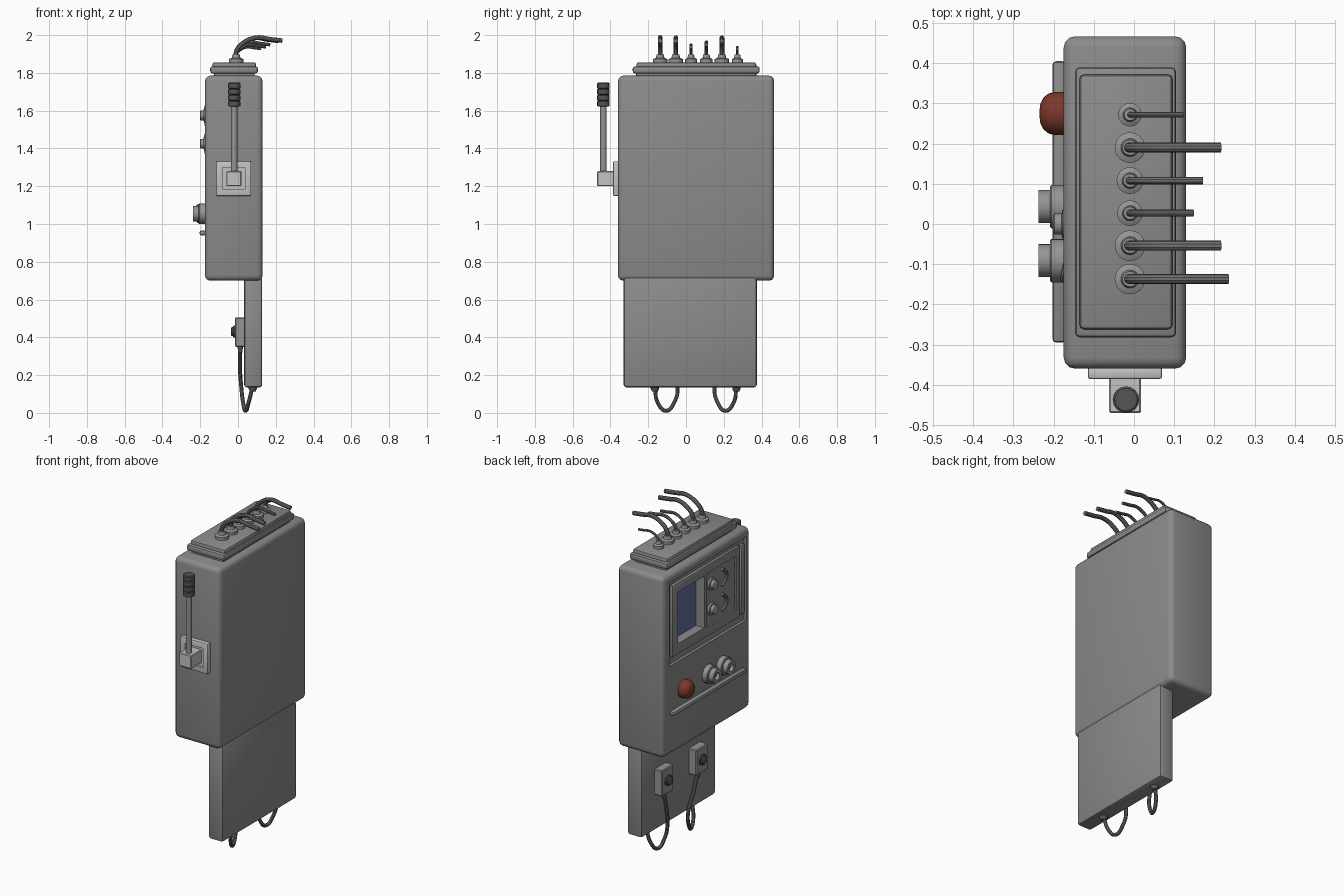
import bpy, bmesh, math
from mathutils import Vector

cube = bpy.data.objects.get("Cube")
if cube:
    bpy.data.objects.remove(cube, do_unlink=True)


def material(name, rgb):
    m = bpy.data.materials.new(name)
    m.use_nodes = True
    m.diffuse_color = (*rgb, 1)
    node = next(n for n in m.node_tree.nodes if n.type == 'BSDF_PRINCIPLED')
    node.inputs["Base Color"].default_value = (*rgb, 1)
    return m


GREY = material("cabinet grey", (0.26, 0.26, 0.26))
LIGHT = material("light metal", (0.55, 0.55, 0.55))
STEEL = material("steel grey", (0.30, 0.30, 0.30))
DARK = material("dark rubber", (0.09, 0.09, 0.09))
CABLE = material("cable grey", (0.17, 0.17, 0.17))
RED = material("button red", (0.2, 0.04, 0.025))
BLUE = material("screen blue", (0.13, 0.17, 0.33))


def finish(name, bm, mat):
    bmesh.ops.recalc_face_normals(bm, faces=bm.faces[:])
    mesh = bpy.data.meshes.new(name)
    bm.to_mesh(mesh)
    bm.free()
    ob = bpy.data.objects.new(name, mesh)
    bpy.context.collection.objects.link(ob)
    mesh.materials.append(mat)
    smooth(ob)
    return ob


def activate(ob):
    bpy.ops.object.select_all(action='DESELECT')
    ob.select_set(True)
    bpy.context.view_layer.objects.active = ob


def smooth(ob):
    activate(ob)
    bpy.ops.object.shade_smooth_by_angle(angle=math.radians(35))


def box(name, x, y, z, mat, bevel=0.0, segs=2):
    """Box from its x, y and z ranges, with rounded edges."""
    bm = bmesh.new()
    bmesh.ops.create_cube(bm, size=1)
    for v in bm.verts:
        v.co = Vector([(r[0] + r[1]) / 2 + c * (r[1] - r[0])
                       for r, c in zip((x, y, z), v.co)])
    if bevel:
        bmesh.ops.bevel(bm, geom=bm.edges[:], offset=bevel, segments=segs,
                        profile=0.5, affect='EDGES')
    return finish(name, bm, mat)


def lathe(name, profile, loc, axis, mat, n=24):
    """Turn (radius, height) points about an axis."""
    bm = bmesh.new()
    turn = Vector((0, 0, 1)).rotation_difference(Vector(axis))
    rings = []
    for r, h in profile:
        rings.append([bm.verts.new(turn @ Vector((
            r * math.cos(math.tau * i / n), r * math.sin(math.tau * i / n), h))
            + Vector(loc)) for i in range(n)])
    for a, b in zip(rings, rings[1:]):
        for i in range(n):
            j = (i + 1) % n
            bm.faces.new((a[i], a[j], b[j], b[i]))
    bm.faces.new(rings[0])
    bm.faces.new(rings[-1])
    return finish(name, bm, mat)


def tube(name, points, radius, mat):
    """Round cable through a few points."""
    cu = bpy.data.curves.new(name, 'CURVE')
    cu.dimensions = '3D'
    cu.bevel_depth = radius
    cu.bevel_resolution = 3
    cu.resolution_u = 6
    cu.use_fill_caps = True
    sp = cu.splines.new('BEZIER')
    sp.bezier_points.add(len(points) - 1)
    for p, co in zip(sp.bezier_points, points):
        p.co = co
        p.handle_left_type = p.handle_right_type = 'AUTO'
    ob = bpy.data.objects.new(name, cu)
    bpy.context.collection.objects.link(ob)
    cu.materials.append(mat)
    activate(ob)
    bpy.ops.object.convert(target='MESH')
    smooth(bpy.context.view_layer.objects.active)


def cut(ob, x, y, z):
    """Carve a box-shaped recess."""
    cutter = box("cutter", x, y, z, ob.data.materials[0])
    mod = ob.modifiers.new("recess", 'BOOLEAN')
    mod.operation = 'DIFFERENCE'
    mod.solver = 'EXACT'
    mod.object = cutter
    activate(ob)
    bpy.ops.object.modifier_apply(modifier=mod.name)
    bpy.data.objects.remove(cutter, do_unlink=True)
    smooth(ob)


OUT = (-1, 0, 0)      # direction the control panel faces
FACE = -0.175         # x of the control panel

# Cabinet with recesses for the door and the screen
body = box("cabinet_body", (FACE, 0.13), (-0.36, 0.467), (0.70, 1.785), GREY, 0.028, 3)
SCREEN = ((0.075, 0.325), (1.34, 1.65))
cut(body, (-0.3, -0.158), (-0.325, 0.405), (1.235, 1.735))
cut(body, (-0.3, -0.115), *SCREEN)
door = box("door_panel", (-0.174, -0.15), (-0.265, 0.375), (1.275, 1.705), GREY, 0.008)
cut(door, (-0.3, -0.1), *SCREEN)
cut(door, (-0.3, -0.164), (-0.225, 0.05), (1.33, 1.655))
box("door_hinge", (-0.174, -0.15), (-0.31, -0.28), (1.28, 1.70), GREY, 0.008)
box("screen", (-0.119, -0.113), *SCREEN, BLUE)

# Back plate below the cabinet
box("lower_plate", (0.033, 0.128), (-0.33, 0.375), (0.135, 0.72), GREY, 0.014)

# Stepped lid
box("lid_neck", (-0.128, 0.088), (-0.265, 0.372), (1.77, 1.815), GREY, 0.01)
box("lid_rim", (-0.147, 0.105), (-0.282, 0.39), (1.797, 1.835), GREY, 0.012)
box("lid_top", (-0.136, 0.096), (-0.262, 0.372), (1.82, 1.856), GREY, 0.012)

# Door dials and their curved grips
for z in (1.425, 1.575):
    lathe("door_dial", [(0.036, 0), (0.036, 0.012), (0.026, 0.014), (0.026, 0.032), (0.02, 0.036)],
          (-0.166, 0.0, z), OUT, STEEL)
    tube("door_grip", [(-0.168, -0.10, z - 0.05), (-0.174, -0.135, z - 0.015),
                       (-0.174, -0.13, z + 0.025), (-0.168, -0.10, z + 0.05)], 0.009, STEEL)

# Push button, two sockets and a rail
lathe("emergency_button", [(0.053, 0), (0.053, 0.025), (0.05, 0.037), (0.04, 0.05),
                           (0.024, 0.058), (0.008, 0.06)], (FACE, 0.275, 1.055), OUT, RED)
for y in (0.043, -0.091):
    lathe("socket", [(0.054, 0), (0.054, 0.03), (0.05, 0.034), (0.041, 0.034), (0.041, 0.063),
                     (0.022, 0.063), (0.022, 0.04)], (FACE, y, 1.055), OUT, STEEL)
    lathe("socket_core", [(0.021, 0.03), (0.021, 0.043)], (FACE, y, 1.055), OUT, DARK)
box("panel_rail", (-0.203, -0.17), (-0.295, 0.405), (0.94, 0.965), GREY, 0.009)

# Side lever: mount frame, block, rod and ribbed grip
mount = box("lever_mount", (-0.115, 0.07), (-0.386, -0.355), (1.148, 1.332), LIGHT, 0.007)
cut(mount, (-0.082, 0.038), (-0.5, -0.372), (1.182, 1.298))
box("lever_block", (-0.062, 0.018), (-0.47, -0.365), (1.2, 1.28), LIGHT, 0.004, 1)
lathe("lever_rod", [(0.017, 0), (0.017, 0.36)], (-0.02, -0.437, 1.275), (0, 0, 1), STEEL, 16)
ribs = [(0.025, 0)]
for i in range(4):
    h = i * 0.032
    ribs += [(0.033, h + 0.003), (0.033, h + 0.026), (0.028, h + 0.03)]
lathe("lever_grip", ribs, (-0.02, -0.437, 1.622), (0, 0, 1), DARK, 16)

# Cables leaving the lid: y position, radius, reach in x, height
for y, r, reach, top in ((0.272, 0.007, 0.123, 1.936), (0.19, 0.0125, 0.216, 1.985),
                         (0.108, 0.0095, 0.171, 1.962), (0.027, 0.0085, 0.148, 1.948),
                         (-0.054, 0.0125, 0.216, 1.985), (-0.137, 0.0125, 0.235, 1.987)):
    s = r / 0.0125
    ring = 0.018 + 0.02 * s
    lathe("cable_gland", [(ring, 0), (ring, 0.02), (ring - 0.008, 0.024), (ring * 0.6, 0.026),
                          (ring * 0.5, 0.045)], (-0.01, y, 1.853), (0, 0, 1), STEEL)
    rise, run = top - 1.87, reach + 0.012
    path = ((0, 0), (0.02, 0.42), (0.16, 0.75), (0.45, 1), (0.72, 0.93), (1, 0.86))
    tube("top_cable", [(-0.012 + a * run, y, 1.87 + b * rise) for a, b in path], r, CABLE)

# Plug boxes with looped cables on the lower plate
for y, bend, end in ((0.195, 0.15, 0.267), (-0.13, -0.045, -0.165)):
    box("plug_box", (-0.016, 0.04), (y - 0.055, y + 0.055), (0.35, 0.505), STEEL, 0.005, 1)
    lathe("plug_knob", [(0.032, 0), (0.032, 0.01), (0.024, 0.012), (0.024, 0.02), (0.016, 0.024)],
          (-0.014, y, 0.43), OUT, DARK)
    lathe("plug_sleeve", [(0.015, 0), (0.011, 0.035)], (0.012, y, 0.355), (0, 0, -1), DARK, 12)
    mid = (bend + end) / 2
    tube("loop_cable", [(0.012, y, 0.36), (0.01, (y + bend) / 2, 0.25), (0.018, bend, 0.13),
                        (0.027, bend + (mid - bend) * 0.3, 0.055), (0.04, mid, 0.011),
                        (0.056, end - (end - mid) * 0.25, 0.055), (0.077, end, 0.14)],
         0.0105, CABLE)
    lathe("loop_collar", [(0.022, 0), (0.022, 0.012), (0.015, 0.028)],
          (0.078, end, 0.14), (0, 0, -1), DARK, 16)
